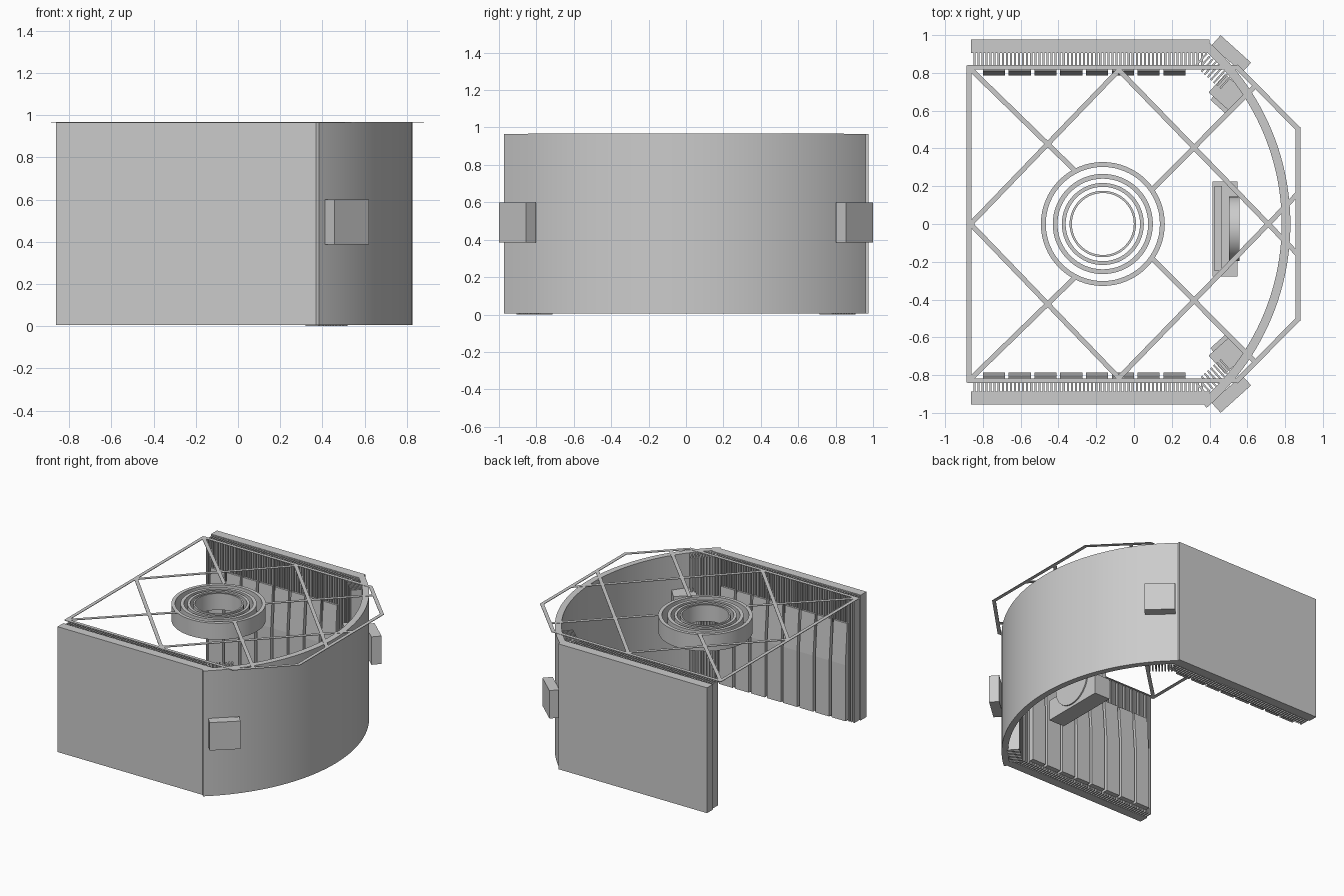
import bpy, bmesh, math
from mathutils import Matrix, Vector

if "Cube" in bpy.data.objects:
    bpy.data.objects.remove(bpy.data.objects["Cube"])

TOP = 0.966


def finish(name, bm, smooth=False):
    bmesh.ops.recalc_face_normals(bm, faces=bm.faces)
    me = bpy.data.meshes.new(name)
    bm.to_mesh(me)
    bm.free()
    ob = bpy.data.objects.new(name, me)
    bpy.context.collection.objects.link(ob)
    if smooth:
        bpy.context.view_layer.objects.active = ob
        ob.select_set(True)
        bpy.ops.object.shade_smooth_by_angle(angle=math.radians(30))
        ob.select_set(False)
    return ob


def add_box(bm, centre, size, rot=0.0):
    m = (Matrix.Translation(centre) @ Matrix.Rotation(rot, 4, 'Z')
         @ Matrix.Diagonal((*size, 1)))
    bmesh.ops.create_cube(bm, size=1, matrix=m)


def add_span(bm, x, y, z):
    c = [(a[0] + a[1]) / 2 for a in (x, y, z)]
    add_box(bm, c, [abs(a[1] - a[0]) for a in (x, y, z)])


def add_prism(bm, pts, offset):
    """Extrude a closed loop of 3D points along an offset."""
    face = bm.faces.new([bm.verts.new(p) for p in pts])
    ext = bmesh.ops.extrude_face_region(bm, geom=[face])
    verts = [v for v in ext['geom'] if isinstance(v, bmesh.types.BMVert)]
    bmesh.ops.translate(bm, verts=verts, vec=offset)


# Curved end wall: circular arc shell
bm = bmesh.new()
cx, r_out, r_in, n = -0.461, 1.289, 1.243, 48
half = math.asin(0.973 / r_out)
angles = [-half + 2 * half * i / n for i in range(n + 1)]
outline = [(cx + r_out * math.cos(a), r_out * math.sin(a), 0.005) for a in angles]
outline += [(cx + r_in * math.cos(a), r_in * math.sin(a), 0.005) for a in reversed(angles)]
add_prism(bm, outline, (0, 0, TOP - 0.005))
finish("curved_wall", bm, True)

for side, s, outer, inner in (("back", 1, 0.976, 0.905), ("front", -1, 0.955, 0.886)):
    # Flat side wall
    bm = bmesh.new()
    add_span(bm, (-0.862, 0.40), (s * inner, s * outer), (0.005, TOP))
    finish(side + "_wall", bm)

    # Row of upright fins on the inner side of the wall
    bm = bmesh.new()
    for i in range(57):
        x = -0.845 + i * 0.0215
        add_span(bm, (x - 0.0055, x + 0.0055), (s * 0.825, s * inner), (0.005, 0.96))
    finish(side + "_fins", bm)

    # Eight bent panels in front of the fins
    bm = bmesh.new()
    profile = [(0.787, 0.02), (0.787, 0.45), (0.81, 0.76), (0.825, 0.76),
               (0.825, 0.02)]
    for i in range(8):
        x = -0.80 + i * 0.1365
        add_prism(bm, [(x, s * y, z) for y, z in profile], (0.117, 0, 0))
    finish(side + "_panels", bm)

    # Angled fins in the corner
    rot = -s * math.radians(42)
    along = Vector((math.cos(rot), math.sin(rot), 0))
    bm = bmesh.new()
    for i in range(9):
        c = Vector((0.42, s * 0.81, 0.48)) + along * (i - 4) * 0.022
        add_box(bm, c, (0.01, 0.09, 0.96), rot)
    finish(side + "_corner_fins", bm)

    # Angled boxes outside and inside the curved wall
    bm = bmesh.new()
    add_box(bm, (0.515, s * 0.90, 0.493), (0.217, 0.072, 0.214), rot)
    finish(side + "_outer_box", bm)
    bm = bmesh.new()
    add_box(bm, (0.50, s * 0.69, 0.58), (0.165, 0.13, 0.24), rot)
    add_box(bm, (0.462, s * 0.632, 0.58), (0.12, 0.04, 0.18), rot)
    finish(side + "_inner_box", bm)

# Overhead lattice of thin flat bars
bm = bmesh.new()


def bar(a, b, w=0.026):
    a, b = Vector(a), Vector(b)
    d = b - a
    add_box(bm, (*((a + b) / 2), TOP), (d.length + w * 0.6, w, 0.004),
            math.atan2(d.y, d.x))


bar((-0.873, -0.83), (-0.873, 0.83))
bar((0.868, -0.505), (0.868, 0.505))
for s in (1, -1):
    bar((-0.873, s * 0.83), (0.545, s * 0.83))
    bar((0.545, s * 0.83), (0.868, s * 0.505))
    bar((-0.865, s * 0.82), (-0.32, s * 0.29))
    bar((-0.865, 0), (-0.08, s * 0.815))
    bar((-0.08, s * 0.815), (0.866, -s * 0.16))
    bar((0.10, s * 0.185), (0.645, s * 0.735))
finish("overhead_lattice", bm)

# Concentric hanging rings
for i, (ro, ri) in enumerate(((0.328, 0.302), (0.265, 0.240),
                              (0.217, 0.197), (0.176, 0.164))):
    bm = bmesh.new()
    n = 64
    loops = []
    for r, z in ((ro, 0.84), (ro, TOP), (ri, TOP), (ri, 0.84)):
        loops.append([bm.verts.new((-0.165 + r * math.cos(math.tau * k / n),
                                    r * math.sin(math.tau * k / n), z))
                      for k in range(n)])
    for j in range(4):
        a, b = loops[j], loops[(j + 1) % 4]
        for k in range(n):
            m = (k + 1) % n
            bm.faces.new((a[k], a[m], b[m], b[k]))
    finish("ring_%d" % (i + 1), bm, True)

# Low console by the curved wall
bm = bmesh.new()
add_span(bm, (0.415, 0.548), (-0.278, 0.225), (0.01, 0.17))
add_span(bm, (0.425, 0.465), (-0.25, 0.20), (0.17, 0.34))
finish("console", bm)
bm = bmesh.new()
bmesh.ops.create_cone(bm, cap_ends=True, segments=32, radius1=0.17, radius2=0.17,
                      depth=0.055, matrix=Matrix.Translation((0.53, -0.025, 0.2))
                      @ Matrix.Rotation(math.pi / 2, 4, 'Y'))
finish("console_disc", bm, True)
